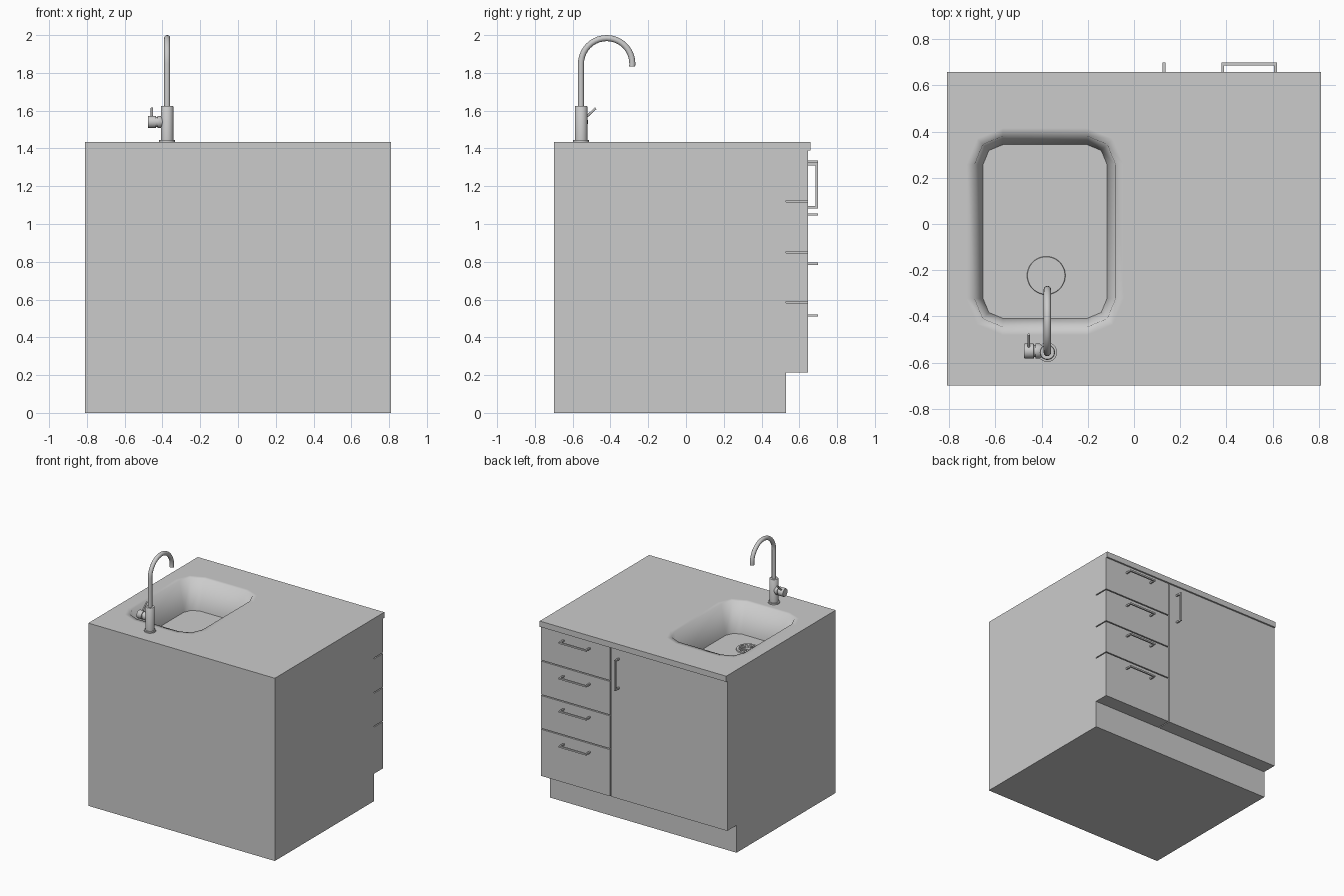
import bpy, bmesh, math
from mathutils import Vector

if "Cube" in bpy.data.objects:
    bpy.data.objects.remove(bpy.data.objects["Cube"])


def finish(name, bm):
    me = bpy.data.meshes.new(name)
    bm.normal_update()
    bm.to_mesh(me)
    bm.free()
    ob = bpy.data.objects.new(name, me)
    bpy.context.collection.objects.link(ob)
    return ob


def add_box(bm, x0, x1, y0, y1, z0, z1):
    vs = bmesh.ops.create_cube(bm, size=1)["verts"]
    for v in vs:
        v.co = ((x0 + x1) / 2 + v.co.x * (x1 - x0),
                (y0 + y1) / 2 + v.co.y * (y1 - y0),
                (z0 + z1) / 2 + v.co.z * (z1 - z0))
    return vs


def box(name, *dims):
    bm = bmesh.new()
    add_box(bm, *dims)
    return finish(name, bm)


def smooth(ob, angle=40):
    bpy.ops.object.select_all(action='DESELECT')
    ob.select_set(True)
    bpy.context.view_layer.objects.active = ob
    bpy.ops.object.shade_smooth_by_angle(angle=math.radians(angle))


def sweep(name, pts, radii, n=24):
    """Round tube through points lying in one plane, a radius at each point."""
    bm = bmesh.new()
    pts = [Vector(p) for p in pts]
    rings = []
    side = None
    for i, p in enumerate(pts):
        a, b = pts[max(i - 1, 0)], pts[min(i + 1, len(pts) - 1)]
        t = (b - a).normalized()
        side = Vector((0, 0, 1)) if abs(t.x) > 0.9 else Vector((1, 0, 0))
        up = t.cross(side).normalized()
        rings.append([bm.verts.new(p + radii[i] * (math.cos(k * math.tau / n) * side
                                                   + math.sin(k * math.tau / n) * up))
                      for k in range(n)])
    for r0, r1 in zip(rings, rings[1:]):
        for k in range(n):
            bm.faces.new((r0[k], r0[(k + 1) % n], r1[(k + 1) % n], r1[k]))
    bm.faces.new(rings[0][::-1])
    bm.faces.new(rings[-1])
    bmesh.ops.recalc_face_normals(bm, faces=bm.faces)
    ob = finish(name, bm)
    smooth(ob)


W, BACK, KICK, FRONT, LIP = 0.81, -0.70, 0.53, 0.645, 0.658
TOP, UNDER, FLOOR = 1.435, 1.39, 1.195

# Carcass, open under the worktop so the basin can hang inside
bm = bmesh.new()
add_box(bm, -W, W, BACK, KICK, 0, UNDER)
bm.normal_update()
bmesh.ops.delete(bm, geom=[f for f in bm.faces if f.normal.z > 0.9], context='FACES_ONLY')
finish("carcass", bm)

# Worktop with the basin pressed into it
bm = bmesh.new()


def rect(d, z):
    return [bm.verts.new(c) for c in ((W - d, LIP - d, z), (-W + d, LIP - d, z),
                                      (-W + d, BACK + d, z), (W - d, BACK + d, z))]


def ring(d, z):
    r = 0.122 - d
    x0, x1, y0, y1 = -0.69 + d + r, -0.08 - d - r, -0.445 + d + r, 0.38 - d - r
    out = []
    for k, (cx, cy) in enumerate(((x1, y1), (x0, y1), (x0, y0), (x1, y0))):
        for j in range(3):
            a = math.pi / 2 * k + math.pi / 4 * j
            out.append(bm.verts.new((cx + r * math.cos(a), cy + r * math.sin(a), z)))
    return out


def bridge(lo, hi):
    n = len(lo)
    for i in range(n):
        bm.faces.new((lo[i], lo[(i + 1) % n], hi[(i + 1) % n], hi[i]))


inner, low, high = rect(0.04, UNDER), rect(0, UNDER), rect(0, TOP)
support, rim, floor = ring(-0.035, TOP), ring(0, TOP), ring(0.037, FLOOR)
bridge(inner, low)
bridge(low, high)
for k in range(4):
    s = support[3 * k:3 * k + 3]
    bm.faces.new((high[k], s[2], s[1], s[0]))
    bm.faces.new((high[k], high[(k + 1) % 4], support[(3 * k + 3) % 12], s[2]))
bridge(support, rim)
bridge(rim, floor)
bm.faces.new(floor)
for f in bm.faces:
    f.smooth = True
hard = set(low + high)
fl = set(floor)
for e in bm.edges:
    if set(e.verts) <= hard or set(e.verts) <= fl:
        e.smooth = False
finish("worktop_with_basin", bm)

# Door and drawer fronts
G = 0.004
SPLIT, KICK_Z = 0.205, 0.215
box("door", -W, SPLIT - G, KICK, FRONT, KICK_Z, UNDER)
levels = [KICK_Z - G, 0.585, 0.85, 1.12, UNDER + G]
for i, (a, b) in enumerate(zip(levels, levels[1:])):
    box(f"drawer_front_{i + 1}", SPLIT + G, W, KICK, FRONT, a + G, b - G)


# Bar handles
def handle(name, x, z, upright):
    h, t = 0.12, 0.006
    bm = bmesh.new()
    for lo, hi, y0, y1 in ((-h, -h + 2 * t, FRONT, 0.686), (h - 2 * t, h, FRONT, 0.686),
                           (-h, h, 0.686, 0.698)):
        if upright:
            add_box(bm, x - t, x + t, y0, y1, z + lo, z + hi)
        else:
            add_box(bm, x + lo, x + hi, y0, y1, z - t, z + t)
    finish(name, bm)


for i, z in enumerate((0.515, 0.79, 1.05, 1.33)):
    handle(f"drawer_handle_{i + 1}", 0.498, z, False)
handle("door_handle", 0.13, 1.202, True)

# Drain strainer: outer flange, hub and spokes over a flat disc
DX, DY, N = -0.38, -0.223, 48
bm = bmesh.new()


def circle(r, z):
    return [bm.verts.new((DX + r * math.cos(k * math.tau / N),
                          DY + r * math.sin(k * math.tau / N), z)) for k in range(N)]


z0, z1 = FLOOR + 0.002, FLOOR + 0.008
outer0, outer1, in1, in0 = circle(0.083, FLOOR), circle(0.081, z1), circle(0.066, z1), circle(0.066, z0)
bridge(outer0, outer1)
bridge(outer1, in1)
bridge(in1, in0)
bm.faces.new(in0)
hub0, hub1 = circle(0.016, z0), circle(0.016, z1)
bridge(hub0, hub1)
bm.faces.new(hub1)
for k in range(12):
    a = k * math.tau / 12
    for v in add_box(bm, 0.014, 0.067, -0.005, 0.005, z0, z1 - 0.0005):
        x, y = v.co.x, v.co.y * (0.5 + v.co.x * 12)
        v.co.x = DX + x * math.cos(a) - y * math.sin(a)
        v.co.y = DY + x * math.sin(a) + y * math.cos(a)
finish("drain_strainer", bm)

# Tap: body, swan-neck spout, side valve and lever
TX, TY = -0.375, -0.555
sweep("tap_body", [(TX, TY, z) for z in (TOP, 1.445, 1.446, 1.622, 1.626)],
      [0.042, 0.042, 0.033, 0.033, 0.030], 32)
arc = [(TX, -0.42 - 0.136 * math.cos(a), 1.848 + 0.136 * math.sin(a))
       for a in (math.pi * k / 20 for k in range(21))]
sweep("tap_spout", [(TX, TY - 0.001, 1.60)] + arc + [(TX, -0.285, 1.834)], [0.016] * 23)
sweep("tap_valve", [(x, TY + 0.005, 1.54) for x in
                    (-0.476, -0.473, -0.434, -0.433, -0.427, -0.426, -0.408, -0.392, -0.375)],
      [0.030, 0.032, 0.032, 0.026, 0.026, 0.032, 0.032, 0.020, 0.020])
sweep("tap_lever", [(-0.456, -0.54, 1.555), (-0.456, -0.478, 1.613)], [0.006] * 2, 12)
